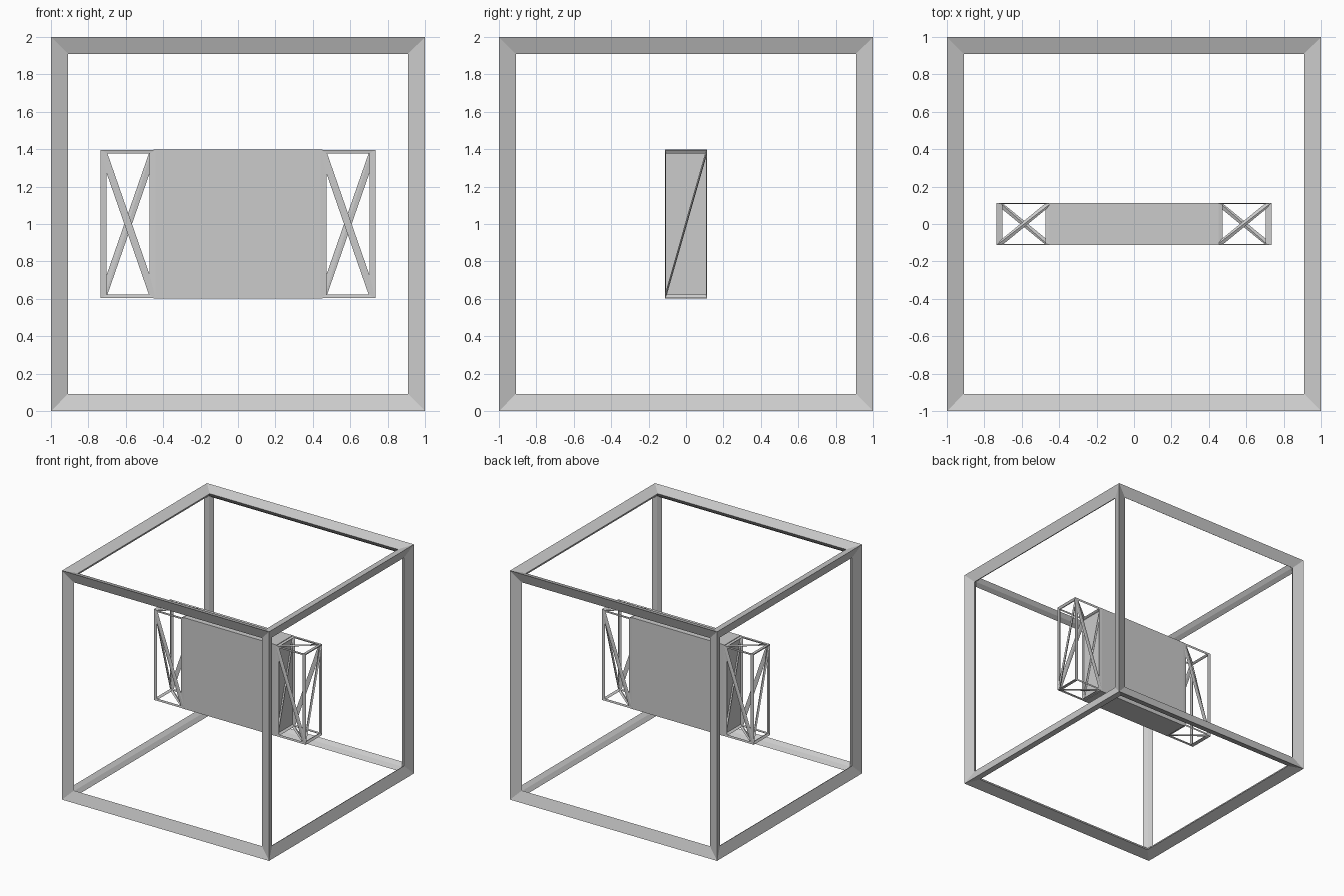
import bpy, bmesh, math
from mathutils import Vector

if "Cube" in bpy.data.objects:
    bpy.data.objects.remove(bpy.data.objects["Cube"])


def box_object(name, size, loc, diagonals=False):
    """Closed box; optionally with each side split by a crossing diagonal."""
    hx, hy, hz = (s / 2 for s in size)
    bm = bmesh.new()
    v = {(x, y, z): bm.verts.new((x * hx, y * hy, z * hz))
         for x in (-1, 1) for y in (-1, 1) for z in (-1, 1)}
    for axis in range(3):
        a, b = (axis + 1) % 3, (axis + 2) % 3
        for side in (-1, 1):
            ring = []
            for ca, cb in ((-1, -1), (1, -1), (1, 1), (-1, 1)):
                key = [0, 0, 0]
                key[axis], key[a], key[b] = side, ca, cb
                ring.append(v[tuple(key)])
            # front/back and top/bottom diagonals cross, side ones are parallel
            if axis != 0 and side == -1:
                ring = ring[1:] + ring[:1]
            if side == -1:
                ring = [ring[0], ring[3], ring[2], ring[1]]
            if diagonals:
                bm.faces.new((ring[0], ring[1], ring[2]))
                bm.faces.new((ring[0], ring[2], ring[3]))
            else:
                bm.faces.new(ring)
    bmesh.ops.recalc_face_normals(bm, faces=bm.faces)
    mesh = bpy.data.meshes.new(name)
    bm.to_mesh(mesh)
    bm.free()
    ob = bpy.data.objects.new(name, mesh)
    ob.location = loc
    bpy.context.collection.objects.link(ob)
    return ob


def wire(ob, thickness):
    m = ob.modifiers.new("Wire", 'WIREFRAME')
    m.thickness = thickness
    m.offset = 0
    m.use_even_offset = True
    m.use_replace = True


# Corners of a wired box move out by this share of the thickness
GROW = 1 / math.sqrt(3)

# Outer cube frame
T = 0.1155
frame = box_object("outer_frame", (2 - T * GROW,) * 3, (0, 0, 1))
wire(frame, T)

# Solid centre block
box_object("centre_block", (0.902, 0.222, 0.797), (0, 0, 1))

# Braced end trusses: bar width differs per axis, so wire first, then scale
bar = Vector((0.040, 0.009, 0.023))
outer = Vector((0.294, 0.227, 0.792))
core = [o / b - GROW for o, b in zip(outer, bar)]
for side, name in ((1, "right_truss"), (-1, "left_truss")):
    truss = box_object(name, core, (side * 0.5873, 0, 1), diagonals=True)
    truss.scale = bar
    if side < 0:
        truss.rotation_euler.z = math.pi
    wire(truss, 1.0)
